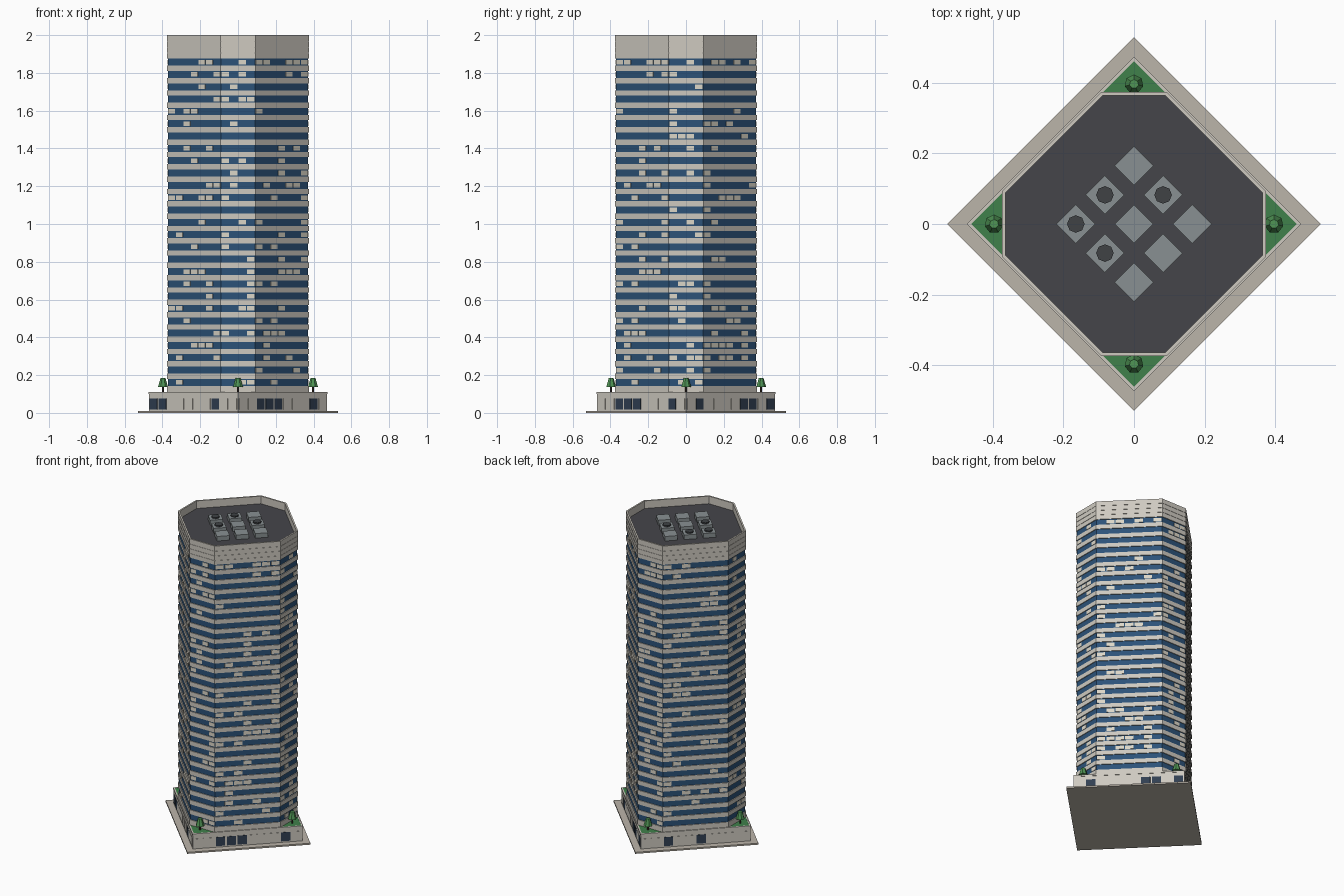
import bpy, bmesh, random
from math import pi, sqrt, cos, sin
from mathutils import Matrix, Vector

if "Cube" in bpy.data.objects:
    bpy.data.objects.remove(bpy.data.objects["Cube"])

random.seed(7)


def material(name, rgb):
    m = bpy.data.materials.new(name)
    m.diffuse_color = (*rgb, 1)
    m.use_nodes = True
    m.node_tree.nodes["Principled BSDF"].inputs["Base Color"].default_value = m.diffuse_color
    return m


CONCRETE = material("concrete", (0.62, 0.59, 0.53))
PAVING = material("paving", (0.50, 0.46, 0.40))
GLASS = material("blue_glass", (0.025, 0.085, 0.19))
LIT = material("pale_window", (0.72, 0.68, 0.58))
DARK = material("dark_window", (0.03, 0.05, 0.085))
ROOF = material("roof", (0.06, 0.06, 0.068))
METAL = material("metal", (0.25, 0.28, 0.29))
FAN = material("fan", (0.05, 0.055, 0.06))
GRASS = material("grass", (0.05, 0.22, 0.07))
LEAF = material("leaf", (0.08, 0.30, 0.09))
BARK = material("bark", (0.05, 0.03, 0.02))


def finish(bm, name, mat):
    bmesh.ops.recalc_face_normals(bm, faces=bm.faces)
    me = bpy.data.meshes.new(name)
    bm.to_mesh(me)
    bm.free()
    me.materials.append(mat)
    ob = bpy.data.objects.new(name, me)
    bpy.context.collection.objects.link(ob)
    return ob


def prism(bm, pts, z0, z1):
    lo = [bm.verts.new((x, y, z0)) for x, y in pts]
    hi = [bm.verts.new((x, y, z1)) for x, y in pts]
    n = len(pts)
    bm.faces.new(lo[::-1])
    bm.faces.new(hi)
    for i in range(n):
        bm.faces.new((lo[i], lo[(i + 1) % n], hi[(i + 1) % n], hi[i]))


def ring(bm, outer, inner, z0, z1):
    loops = [[bm.verts.new((x, y, z)) for x, y in p]
             for p, z in ((outer, z0), (outer, z1), (inner, z1), (inner, z0))]
    n = len(outer)
    for k in range(4):
        a, b = loops[k], loops[(k + 1) % 4]
        for i in range(n):
            j = (i + 1) % n
            bm.faces.new((a[i], a[j], b[j], b[i]))


def box(bm, centre, size, angle):
    m = (Matrix.Translation(centre) @ Matrix.Rotation(angle, 4, 'Z')
         @ Matrix.Diagonal((*size, 1)))
    bmesh.ops.create_cube(bm, size=1, matrix=m)


def cone(bm, centre, r1, r2, h, sides):
    bmesh.ops.create_cone(bm, cap_ends=True, segments=sides, radius1=r1, radius2=r2,
                          depth=h, matrix=Matrix.Translation(centre))


def diamond(r):
    return [(r, 0), (0, r), (-r, 0), (0, -r)]


def octagon(inset=0.0):
    a = 0.375 - inset
    b = 0.467 - inset * sqrt(2) - a
    return [(a, -b), (a, b), (b, a), (-b, a), (-a, b), (-a, -b), (-b, -a), (b, -a)]


def solid(name, pts, z0, z1, mat):
    bm = bmesh.new()
    prism(bm, pts, z0, z1)
    return finish(bm, name, mat)


# Ground plate, podium and planted terrace
solid("plaza", diamond(0.53), 0, 0.01, PAVING)
solid("podium", diamond(0.472), 0.01, 0.10, CONCRETE)
bm = bmesh.new()
ring(bm, diamond(0.475), diamond(0.462), 0.10, 0.11)
finish(bm, "podium_rim", CONCRETE)
solid("terrace_lawn", diamond(0.463), 0.10, 0.108, GRASS)

# Podium bays: ten per side, some with dark glass
pale, dark = bmesh.new(), bmesh.new()
dark_bays = [{2, 3, 4, 8}, {1, 6, 7, 9}, {2, 5}, {0, 1, 7}]
for side in range(4):
    ang = side * pi / 2 - pi / 4
    n = Vector((cos(ang), sin(ang), 0))
    t = Vector((-sin(ang), cos(ang), 0))
    for i in range(10):
        c = n * (0.472 / sqrt(2)) + t * ((i - 4.5) * 0.066)
        c.z = 0.047
        box(dark if i in dark_bays[side] else pale, c, (0.004, 0.056, 0.058), ang)
finish(pale, "podium_panels", CONCRETE)
finish(dark, "podium_windows", DARK)

# Tower: recessed glass core with projecting floor bands
PITCH, FIRST, FLOORS = 0.0652, 0.1616, 27
solid("glass_core", octagon(0.005), 0.10, 1.90, GLASS)
bm = bmesh.new()
prism(bm, octagon(), 0.108, FIRST - 0.0185)
for f in range(FLOORS - 1):
    z = FIRST + f * PITCH
    prism(bm, octagon(), z + 0.0185, z + PITCH - 0.0185)
finish(bm, "floor_bands", CONCRETE)

# Scattered pale windows on all eight faces
bm = bmesh.new()
pts = [Vector((x, y, 0)) for x, y in octagon(0.005)]
for k in range(8):
    a, b = pts[k], pts[(k + 1) % 8]
    d = b - a
    cols = 4 if k % 2 == 0 else 7
    ang = (k // 2) * pi / 2 + (k % 2) * pi / 4
    for f in range(FLOORS):
        for i in range(cols):
            if random.random() < 0.2:
                c = a + d * ((i + 0.5) / cols)
                c.z = FIRST + f * PITCH
                box(bm, c, (0.005, d.length / cols * 0.88, 0.024), ang)
finish(bm, "pale_windows", LIT)

# Crown of four stacked courses forming the parapet
bm = bmesh.new()
for i in range(4):
    z = 1.876 + i * 0.031
    ring(bm, octagon(), octagon(0.010), z, z + 0.027)
    if i < 3:
        ring(bm, octagon(0.002), octagon(0.010), z + 0.027, z + 0.031)
finish(bm, "crown", CONCRETE)
bm = bmesh.new()
ring(bm, octagon(), octagon(0.010), 1.996, 2.0)
finish(bm, "parapet_cap", CONCRETE)
solid("roof_deck", octagon(0.009), 1.90, 1.95, ROOF)

# Rooftop units on a rotated three by three grid
units, fans = bmesh.new(), bmesh.new()
fan_cells = {(-1, 1), (0, 1), (1, 0), (-1, 0)}
for i in (-1, 0, 1):
    for j in (-1, 0, 1):
        x, y = (i - j) * 0.0825, (i + j) * 0.0825
        box(units, (x, y, 1.965), (0.078, 0.078, 0.03), pi / 4)
        if (i, j) in fan_cells:
            cone(fans, (x, y, 1.984), 0.025, 0.025, 0.009, 8)
finish(units, "roof_units", METAL)
finish(fans, "roof_fans", FAN)

# One tree in each terrace corner
leaves, trunks = bmesh.new(), bmesh.new()
for x, y in diamond(0.397):
    cone(trunks, (x, y, 0.125), 0.006, 0.005, 0.04, 6)
    cone(leaves, (x, y, 0.1615), 0.027, 0.013, 0.047, 7)
finish(trunks, "tree_trunks", BARK)
finish(leaves, "tree_crowns", LEAF)
